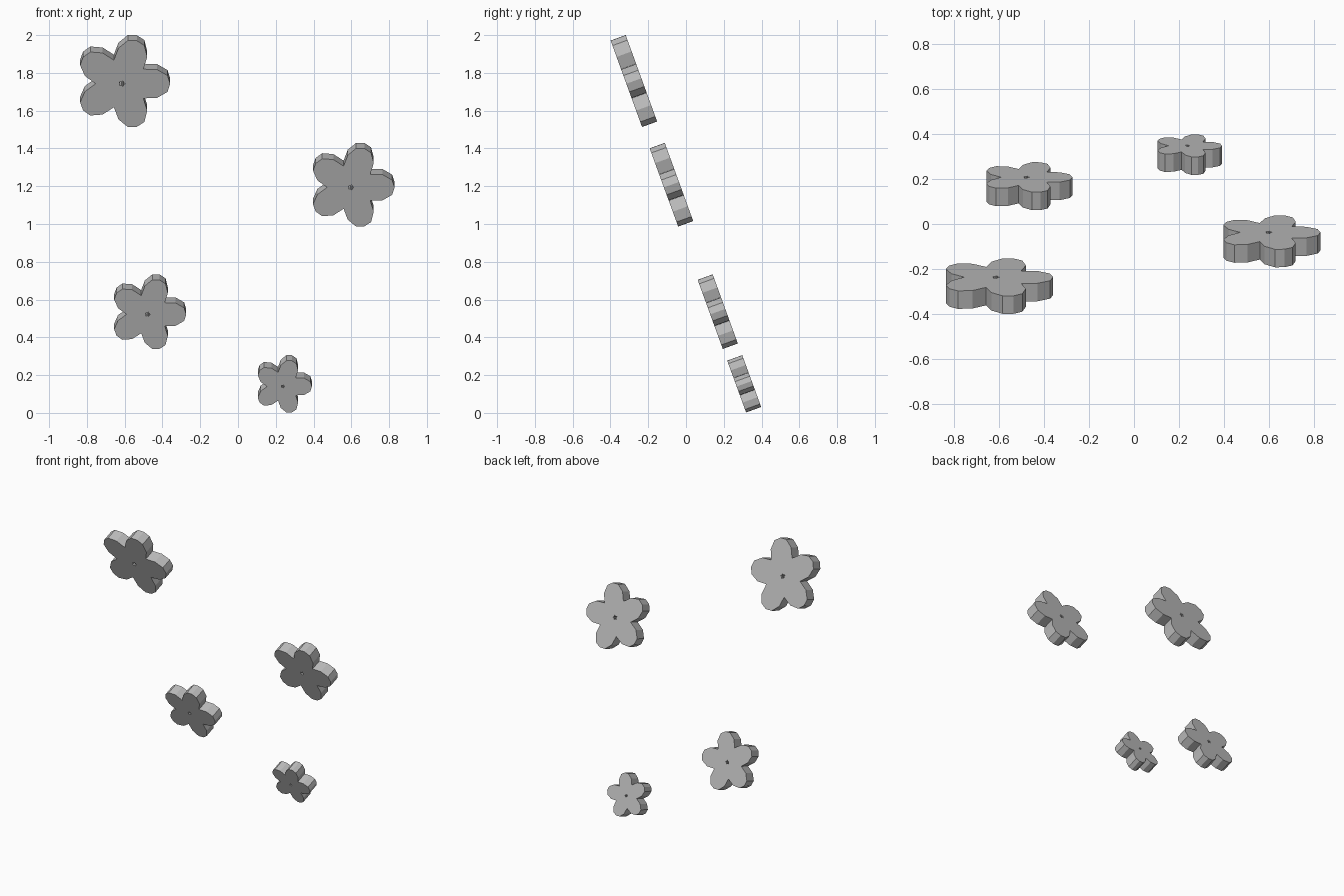
import bpy, bmesh, math
from mathutils import Matrix, Vector

if "Cube" in bpy.data.objects:
    bpy.data.objects.remove(bpy.data.objects["Cube"])

THICK = 0.085
# Half of one petal outline: (distance along petal axis, half width)
VALLEY = (0.113, 0.082)
SIDE = [(0.185, 0.080), (0.241, 0.046)]
TIP = (0.255, 0.0)

grey = bpy.data.materials.new("flower grey")
grey.diffuse_color = (0.5, 0.5, 0.5, 1)
grey.use_nodes = True
grey.node_tree.nodes["Principled BSDF"].inputs["Base Color"].default_value = grey.diffuse_color


def petal_points():
    """One petal sector: outline from valley to valley, then back along the centre hole."""
    lower = [(a, -w) for a, w in [VALLEY] + SIDE]
    upper = [(a, w) for a, w in reversed([VALLEY] + SIDE)]
    c, s = math.cos(math.pi / 5), math.sin(math.pi / 5)
    hole = [(0.010 * c, 0.010 * s), (0.018, 0.0), (0.010 * c, -0.010 * s)]
    return lower + [TIP] + upper + hole


def flower(name, scale, location):
    bm = bmesh.new()
    # Flat five-petal face with a small star hole
    for k in range(5):
        rot = Matrix.Rotation(k * math.tau / 5, 3, 'Z')
        bm.faces.new([bm.verts.new(rot @ Vector((x * scale, y * scale, -THICK / 2)))
                      for x, y in petal_points()])
    bmesh.ops.remove_doubles(bm, verts=bm.verts, dist=0.0015)
    # Thicken into a slab
    base = bm.faces[:]
    ext = bmesh.ops.extrude_face_region(bm, geom=base, use_keep_orig=True)
    top = [v for v in ext["geom"] if isinstance(v, bmesh.types.BMVert)]
    bmesh.ops.translate(bm, verts=top, vec=(0, 0, THICK))
    bmesh.ops.recalc_face_normals(bm, faces=bm.faces)
    mesh = bpy.data.meshes.new(name)
    bm.to_mesh(mesh)
    bm.free()
    mesh.materials.append(grey)
    obj = bpy.data.objects.new(name, mesh)
    # Stand the flower up, leaning forward
    obj.rotation_euler = (math.radians(110), 0, 0)
    obj.location = location
    bpy.context.collection.objects.link(obj)


flower("flower_large", 1.0, (-0.614, -0.276, 1.757))
flower("flower_medium", 0.905, (0.598, -0.077, 1.208))
flower("flower_small", 0.80, (-0.478, 0.168, 0.536))
flower("flower_tiny", 0.60, (0.238, 0.308, 0.154))
